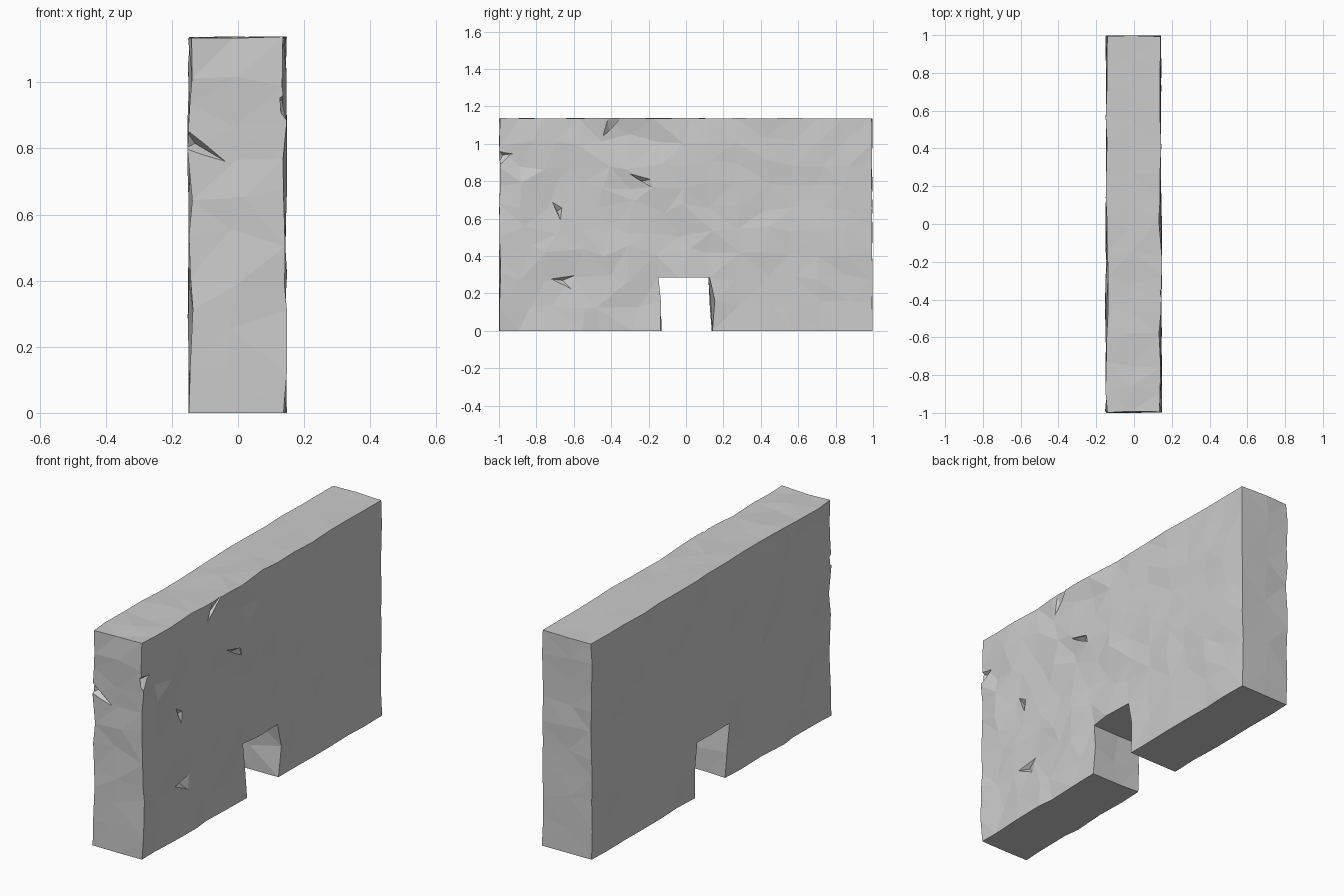
import bpy, bmesh, random
from mathutils import Vector

if "Cube" in bpy.data.objects:
    bpy.data.objects.remove(bpy.data.objects["Cube"])
random.seed(7)

XS = [-0.145, -0.01, 0.14]
YS = [-0.995, -0.86, -0.72, -0.58, -0.44, -0.29, -0.15, 0.0, 0.122, 0.28, 0.43, 0.57, 0.72, 0.86, 0.995]
ZS = [0, 0.14, 0.285, 0.42, 0.54, 0.66, 0.78, 0.9, 1.02, 1.136]
NOTCH_L, NOTCH_R = YS.index(-0.15), YS.index(0.122)


def solid(i, j, k):
    inside = 0 <= i < len(XS) - 1 and 0 <= j < len(YS) - 1 and 0 <= k < len(ZS) - 1
    return inside and not (NOTCH_L <= j < NOTCH_R and k < 2)


def roughen(i, j, k):
    """Grid point with hewn-stone wobble, rougher towards the front end."""
    x, y, z = XS[i], YS[j], ZS[k]
    rough = 1.0 if y < 0.05 else 0.55
    r = lambda a: random.uniform(-a, a) * rough
    end_y = j in (0, len(YS) - 1)
    end_z = k in (0, len(ZS) - 1)
    jamb = j in (NOTCH_L, NOTCH_R) and k <= 2
    lintel = NOTCH_L <= j <= NOTCH_R and k == 2
    x += r(0.009 if i != 1 else 0.03)
    if end_y:
        y += r(0.005)
    elif jamb:
        y += (0.285 - z) * 0.06 + r(0.008)
        if j == NOTCH_R and i == 2 and k == 1:
            y += 0.02
    else:
        y += r(0.04)
    z += 0 if k == 0 or lintel else r(0.003 if end_z else 0.04)
    return x, y, z


# Wall with a doorway notch: outer skin of a block grid
bm = bmesh.new()
verts = {}


def vert(key):
    if key not in verts:
        verts[key] = bm.verts.new(roughen(*key))
    return verts[key]


for i in range(len(XS) - 1):
    for j in range(len(YS) - 1):
        for k in range(len(ZS) - 1):
            if not solid(i, j, k):
                continue
            for axis in range(3):
                for side in (0, 1):
                    n = [i, j, k]
                    n[axis] += 1 if side else -1
                    if solid(*n):
                        continue
                    u, v = (axis + 1) % 3, (axis + 2) % 3
                    loop = []
                    for du, dv in ((0, 0), (1, 0), (1, 1), (0, 1)):
                        c = [i, j, k]
                        c[axis] += side
                        c[u] += du
                        c[v] += dv
                        loop.append(vert(tuple(c)))
                    bm.faces.new(loop if side else loop[::-1])
bmesh.ops.triangulate(bm, faces=bm.faces[:], quad_method='SHORT_EDGE')
bmesh.ops.recalc_face_normals(bm, faces=bm.faces[:])
mesh = bpy.data.meshes.new("stone_wall")
bm.to_mesh(mesh)
bm.free()
wall = bpy.data.objects.new("stone_wall", mesh)
bpy.context.collection.objects.link(wall)


# Chips: shallow wedges cut from the faces
def chip(tri, apex, out):
    b = bmesh.new()
    for p in tri:
        b.verts.new(p)
        b.verts.new(Vector(p) + Vector(out))
    b.verts.new(apex)
    bmesh.ops.convex_hull(b, input=b.verts[:])
    bmesh.ops.recalc_face_normals(b, faces=b.faces[:])
    m = bpy.data.meshes.new("chip_cutter")
    b.to_mesh(m)
    b.free()
    o = bpy.data.objects.new("chip_cutter", m)
    bpy.context.collection.objects.link(o)
    o.hide_render = True
    mod = wall.modifiers.new("chip", 'BOOLEAN')
    mod.object, mod.operation, mod.solver = o, 'DIFFERENCE', 'EXACT'
    return o


cutters = []
# right face: three (y, z) corners and the deepest point
for pts, deep in [
    (((-0.74, 0.28), (-0.56, 0.31), (-0.60, 0.21)), (-0.66, 0.27)),
    (((-0.72, 0.70), (-0.67, 0.59), (-0.66, 0.66)), (-0.69, 0.64)),
    (((-0.30, 0.84), (-0.18, 0.77), (-0.19, 0.81)), (-0.24, 0.80)),
    (((-0.46, 1.03), (-0.34, 1.15), (-0.42, 1.13)), (-0.41, 1.07)),
    (((-1.02, 0.97), (-0.91, 0.95), (-1.01, 0.88)), (-0.98, 0.94)),
]:
    cutters.append(chip([(0.143, *p) for p in pts], (0.115, *deep), (0.05, 0, 0)))
# front end
cutters.append(chip([(-0.16, -0.99, 0.86), (-0.16, -0.99, 0.80), (-0.02, -0.998, 0.75)],
                    (-0.13, -0.96, 0.815), (0, -0.05, 0)))

# Apply the cuts and discard the cutters
final = bpy.data.meshes.new_from_object(wall.evaluated_get(bpy.context.evaluated_depsgraph_get()))
wall.modifiers.clear()
wall.data = final
for o in cutters:
    bpy.data.objects.remove(o)
